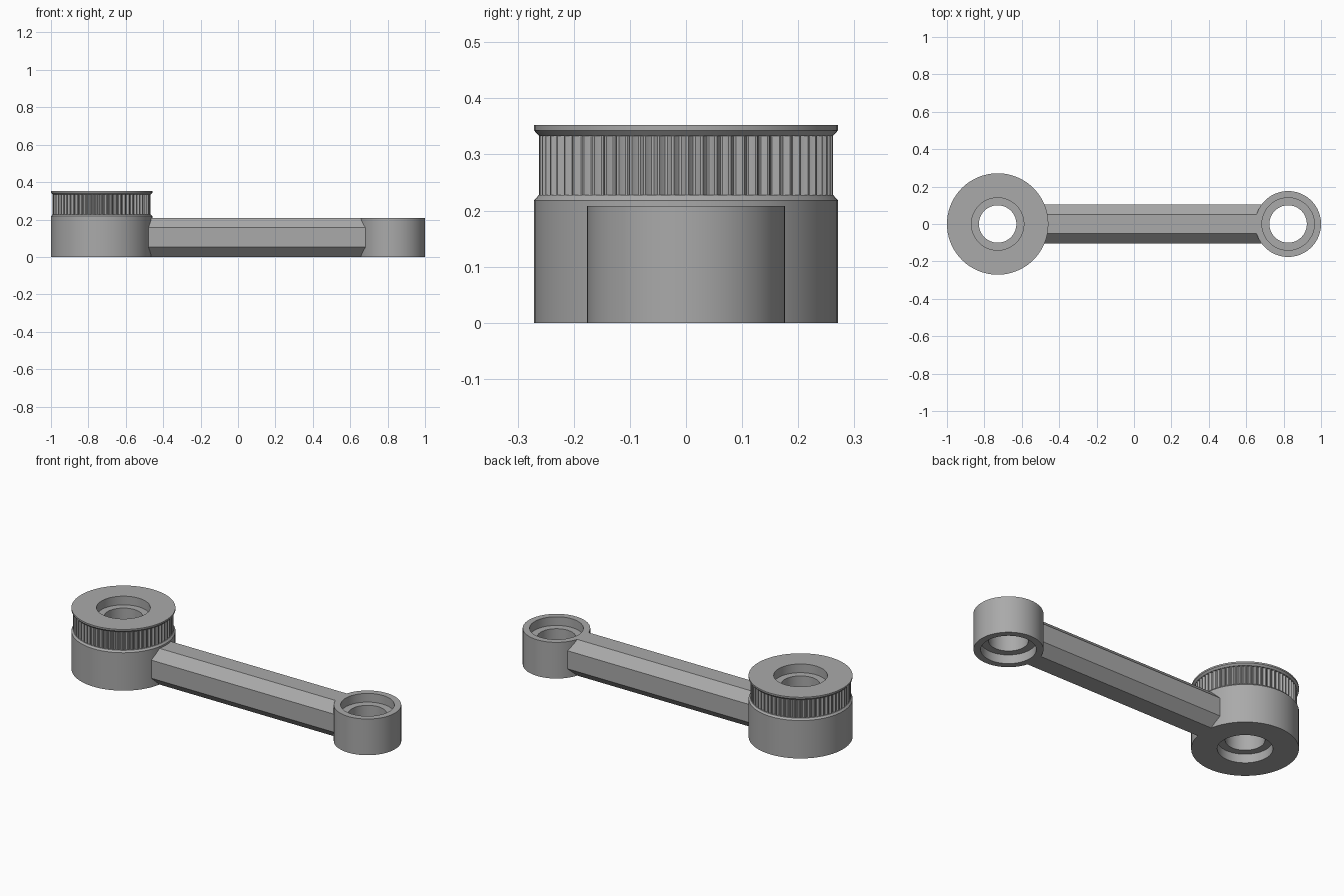
import bpy, bmesh
from math import cos, sin, pi, radians

if "Cube" in bpy.data.objects:
    bpy.data.objects.remove(bpy.data.objects["Cube"], do_unlink=True)

BIG_X, BIG_R = -0.729, 0.271        # pulley hub
SMALL_X, SMALL_R = 0.824, 0.176     # plain hub
SEAT_R, HOLE_R, SEAT_DEPTH = 0.14, 0.10, 0.05
ARM_H = 0.208
SIDES = 96

grey = bpy.data.materials.new("plain grey")
grey.use_nodes = True
grey.diffuse_color = (0.4, 0.4, 0.4, 1)
grey.node_tree.nodes["Principled BSDF"].inputs["Base Color"].default_value = (0.4, 0.4, 0.4, 1)


def finish(name, bm, smooth=True):
    bmesh.ops.recalc_face_normals(bm, faces=bm.faces)
    mesh = bpy.data.meshes.new(name)
    bm.to_mesh(mesh)
    bm.free()
    obj = bpy.data.objects.new(name, mesh)
    bpy.context.collection.objects.link(obj)
    mesh.materials.append(grey)
    if smooth:
        bpy.ops.object.select_all(action='DESELECT')
        obj.select_set(True)
        bpy.context.view_layer.objects.active = obj
        bpy.ops.object.shade_smooth_by_angle(angle=radians(25))
    return obj


def revolve(name, x, profile, sides=SIDES, ripple=None):
    """Turn a closed (radius, z) profile about a vertical axis at x."""
    bm = bmesh.new()
    rings = []
    for i in range(sides):
        a = 2 * pi * i / sides
        rings.append([bm.verts.new((x + r * cos(a), r * sin(a), z))
                      for r, z in (ripple(i, profile) if ripple else profile)])
    n = len(profile)
    for i in range(sides):
        here, there = rings[i], rings[(i + 1) % sides]
        for j in range(n):
            k = (j + 1) % n
            bm.faces.new((here[j], there[j], there[k], here[k]))
    return finish(name, bm)


def bore(bottom, top):
    """Through hole with a bearing seat at each end, listed from top down."""
    return [(SEAT_R, top), (SEAT_R, top - SEAT_DEPTH), (HOLE_R, top - SEAT_DEPTH),
            (HOLE_R, bottom + SEAT_DEPTH), (SEAT_R, bottom + SEAT_DEPTH), (SEAT_R, bottom)]


# Hubs: the large one carries the belt groove and the upper flange
TOOTH_R, ROOT_R = 0.262, 0.252
revolve("small_hub", SMALL_X, [(SMALL_R, 0), (SMALL_R, ARM_H)] + bore(0, ARM_H))
revolve("pulley_hub", BIG_X,
        [(BIG_R, 0), (BIG_R, 0.218), (TOOTH_R, 0.228), (ROOT_R - 0.004, 0.228),
         (ROOT_R - 0.004, 0.333), (TOOTH_R, 0.333), (BIG_R, 0.343), (BIG_R, 0.352)]
        + bore(0, 0.352))

# Belt teeth: rounded grooves around a ring between the flanges
TEETH = 64
GROOVE = (0, 0, 0.6, 0.95, 0.95, 0.6)


def groove_ring(i, profile):
    depth = (TOOTH_R - ROOT_R) * GROOVE[i % len(GROOVE)]
    return [(r - depth if r == TOOTH_R else r, z) for r, z in profile]


revolve("belt_teeth", BIG_X,
        [(TOOTH_R, 0.228), (TOOTH_R, 0.333), (ROOT_R - 0.006, 0.333), (ROOT_R - 0.006, 0.228)],
        TEETH * len(GROOVE), groove_ring)

# Arm: chamfered bar whose ends are hollowed to fit the hubs
half, flat = ARM_H / 2, ARM_H / 4
section = [(flat, -half), (half, -flat), (half, flat), (flat, half),
           (-flat, half), (-half, flat), (-half, -flat), (-flat, -half)]
bm = bmesh.new()
ends = [[bm.verts.new((x, y, z + half)) for y, z in section] for x in (BIG_X + 0.1, SMALL_X - 0.02)]
bm.faces.new(ends[0])
bm.faces.new(ends[1])
for j in range(len(section)):
    k = (j + 1) % len(section)
    bm.faces.new((ends[0][j], ends[0][k], ends[1][k], ends[1][j]))
arm = finish("arm", bm, smooth=False)

for name, x, r in (("pulley_hub_cutter", BIG_X, BIG_R), ("small_hub_cutter", SMALL_X, SMALL_R)):
    bm = bmesh.new()
    bmesh.ops.create_cone(bm, cap_ends=True, segments=SIDES, radius1=r - 0.002,
                          radius2=r - 0.002, depth=1)
    bmesh.ops.translate(bm, verts=bm.verts, vec=(x, 0, 0))
    cutter = finish(name, bm, smooth=False)
    cutter.hide_render = True
    cutter.hide_viewport = True
    cut = arm.modifiers.new(name, 'BOOLEAN')
    cut.operation = 'DIFFERENCE'
    cut.solver = 'EXACT'
    cut.object = cutter
